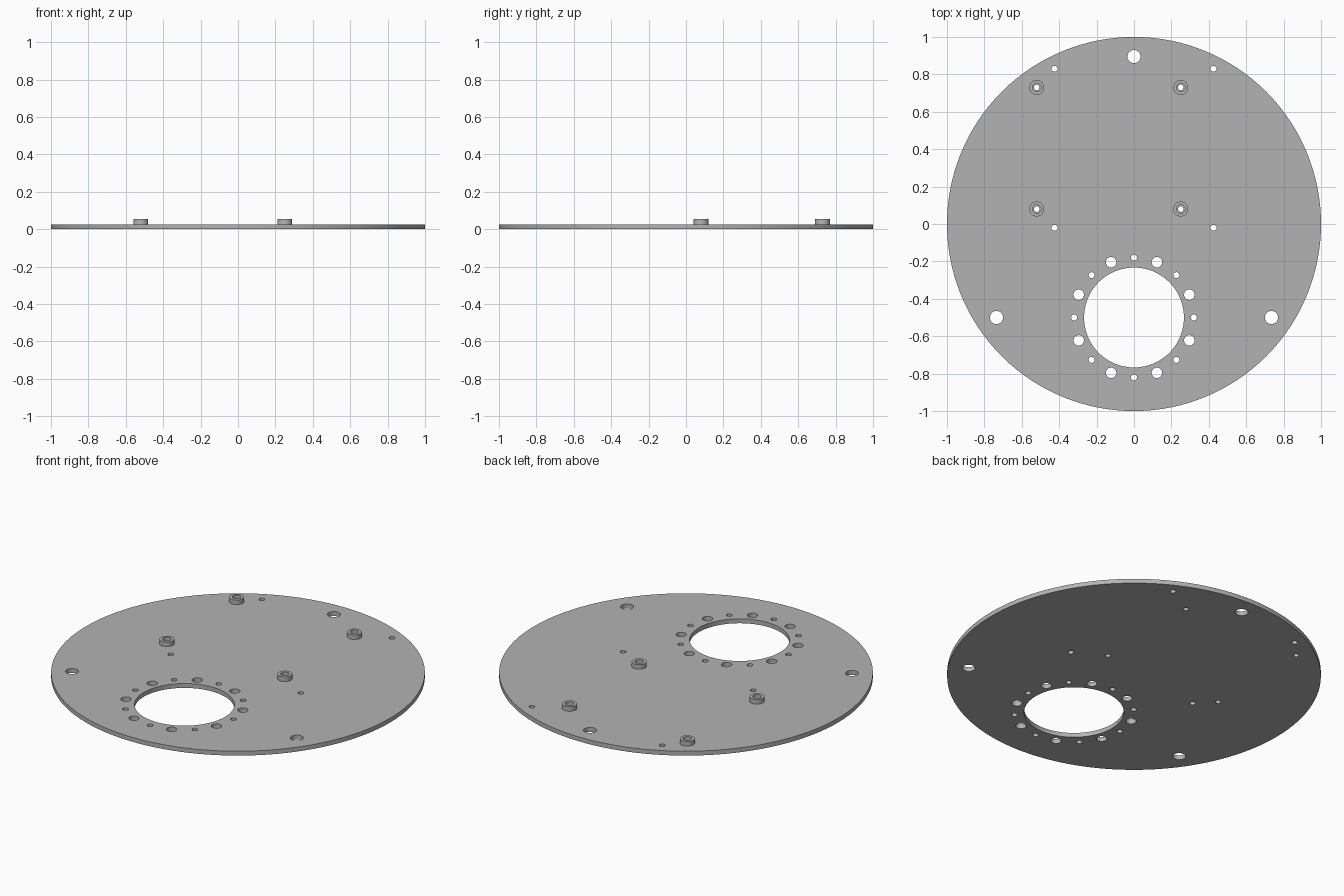
import bpy, bmesh
from math import sin, cos, tau, radians

if "Cube" in bpy.data.objects:
    bpy.data.objects.remove(bpy.data.objects["Cube"])

PLATE_TOP, BOSS_TOP = 0.026, 0.053

grey = bpy.data.materials.new("light grey")
grey.use_nodes = True
grey.diffuse_color = (0.45, 0.45, 0.45, 1)
grey.node_tree.nodes["Principled BSDF"].inputs["Base Color"].default_value = grey.diffuse_color


def extruded_outline(name, circles, bottom, top):
    """Fill nested circles (x, y, radius, sides) and extrude them from bottom to top."""
    curve = bpy.data.curves.new(name, "CURVE")
    curve.dimensions = "2D"
    curve.fill_mode = "BOTH"
    curve.extrude = (top - bottom) / 2
    for x, y, r, sides in circles:
        spline = curve.splines.new("POLY")
        spline.points.add(sides - 1)
        spline.use_cyclic_u = True
        for i, p in enumerate(spline.points):
            a = tau * i / sides
            p.co = (x + r * cos(a), y + r * sin(a), 0, 1)
    obj = bpy.data.objects.new(name, curve)
    bpy.context.collection.objects.link(obj)
    bpy.ops.object.select_all(action="DESELECT")
    obj.select_set(True)
    bpy.context.view_layer.objects.active = obj
    bpy.ops.object.convert(target="MESH")
    obj = bpy.context.object
    obj.name = name
    # Weld caps to walls
    bm = bmesh.new()
    bm.from_mesh(obj.data)
    bmesh.ops.remove_doubles(bm, verts=bm.verts, dist=1e-5)
    bmesh.ops.translate(bm, verts=bm.verts, vec=(0, 0, (top + bottom) / 2))
    bmesh.ops.recalc_face_normals(bm, faces=bm.faces)
    bm.to_mesh(obj.data)
    bm.free()
    obj.data.materials.clear()
    obj.data.materials.append(grey)
    bpy.ops.object.shade_smooth_by_angle(angle=radians(30))
    return obj


# Disc outline and large off-centre opening
outline = [(0, 0, 1, 128), (0, -0.5, 0.267, 96)]

# Alternating small and medium holes around the opening
for i in range(16):
    a = tau * i / 16
    outline.append((0.32 * cos(a), -0.5 + 0.32 * sin(a), 0.028 if i % 2 else 0.016, 32))

# Three mounting holes and four small fixing holes
outline.append((0, 0.895, 0.035, 32))
for side in (-1, 1):
    outline.append((side * 0.735, -0.5, 0.035, 32))
    for y in (0.83, -0.02):
        outline.append((side * 0.425, y, 0.016, 24))

# Screw holes below the raised bosses
boss_spots = [(x, y) for x in (-0.52, 0.25) for y in (0.08, 0.73)]
outline += [(x, y, 0.015, 24) for x, y in boss_spots]
extruded_outline("base_plate", outline, 0, PLATE_TOP)

# Raised bosses with a wider bore than the screw hole
names = ("front_right", "back_right", "front_left", "back_left")
for name, (x, y) in zip(names, boss_spots):
    extruded_outline(name + "_boss", [(x, y, 0.04, 32), (x, y, 0.023, 32)], PLATE_TOP, BOSS_TOP)
